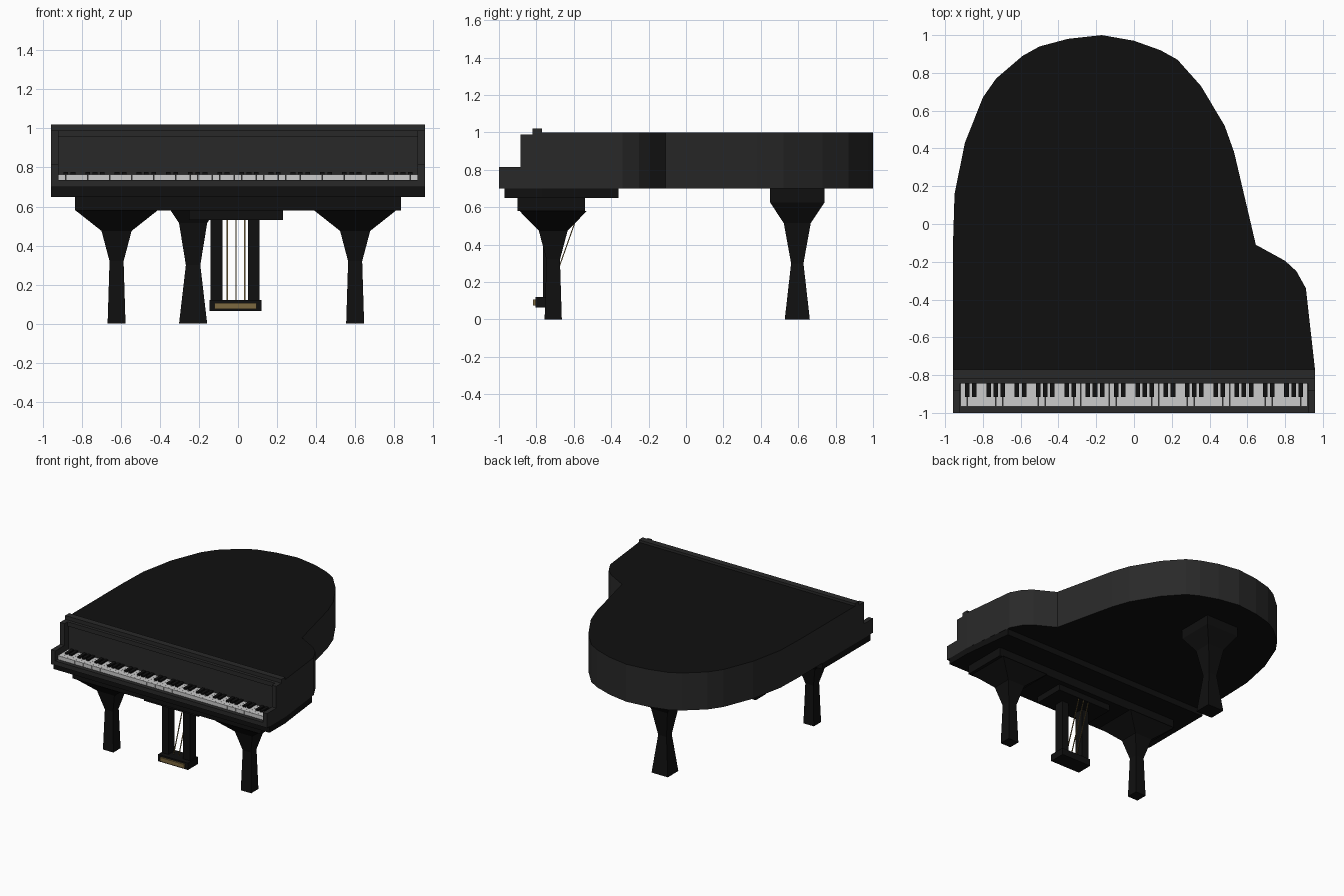
import bpy, bmesh
from mathutils import Vector

if "Cube" in bpy.data.objects:
    bpy.data.objects.remove(bpy.data.objects["Cube"])


def material(name, r, g, b):
    m = bpy.data.materials.new(name)
    m.diffuse_color = (r, g, b, 1)
    m.use_nodes = True
    m.node_tree.nodes["Principled BSDF"].inputs["Base Color"].default_value = m.diffuse_color
    return m


BLACK = material("black_lacquer", 0.005, 0.005, 0.005)
DARK = material("dark_lacquer", 0.022, 0.022, 0.022)
IVORY = material("ivory", 0.6, 0.6, 0.6)
BRASS = material("brass", 0.2, 0.14, 0.05)


def finish(name, bm, *mats):
    bmesh.ops.recalc_face_normals(bm, faces=bm.faces)
    me = bpy.data.meshes.new(name)
    bm.to_mesh(me)
    bm.free()
    for m in mats:
        me.materials.append(m)
    ob = bpy.data.objects.new(name, me)
    bpy.context.collection.objects.link(ob)
    return ob


def add_loft(bm, rings):
    """Skin equal-length rings of points and cap both ends."""
    loops = [[bm.verts.new(p) for p in ring] for ring in rings]
    n = len(loops[0])
    for a, b in zip(loops, loops[1:]):
        for i in range(n):
            j = (i + 1) % n
            bm.faces.new((a[i], a[j], b[j], b[i]))
    bm.faces.new(loops[0])
    bm.faces.new(loops[-1])


def rect(cx, cy, hx, hy, z):
    return [(cx - hx, cy - hy, z), (cx + hx, cy - hy, z),
            (cx + hx, cy + hy, z), (cx - hx, cy + hy, z)]


def add_box(bm, x0, x1, y0, y1, z0, z1):
    c = ((x0 + x1) / 2, (y0 + y1) / 2, (x1 - x0) / 2, (y1 - y0) / 2)
    add_loft(bm, [rect(*c, z0), rect(*c, z1)])


def box(name, mat, *dims):
    bm = bmesh.new()
    add_box(bm, *dims)
    return finish(name, bm, mat)


def prism(name, outline, z0, z1, *mats):
    bm = bmesh.new()
    add_loft(bm, [[(x, y, z) for x, y in outline] for z in (z0, z1)])
    return finish(name, bm, *mats)


W = 0.958   # half width of the case
K = 0.92    # half width of the keyboard

# Curved case with a darker lid and underside
outline = [(-W, -0.77), (-W, -0.1), (-0.95, 0.16), (-0.895, 0.43), (-0.80, 0.67),
           (-0.73, 0.77), (-0.59, 0.89), (-0.5, 0.94), (-0.35, 0.98), (-0.17, 1.0),
           (0.0, 0.97), (0.14, 0.92), (0.23, 0.87), (0.355, 0.73), (0.48, 0.52),
           (0.53, 0.38), (0.645, -0.11), (0.80, -0.195), (0.86, -0.25),
           (0.91, -0.34), (W, -0.77)]
case = prism("case", outline, 0.70, 1.0, DARK, BLACK)
for f in case.data.polygons:
    f.material_index = int(abs(f.normal.z) > 0.9)

# Stepped cheeks either side of the keyboard
step = [(-1, 0.70), (-1, 0.815), (-0.885, 0.815), (-0.885, 0.99), (-0.77, 0.99), (-0.77, 0.70)]
for side, s in (("left", -1), ("right", 1)):
    bm = bmesh.new()
    add_loft(bm, [[(s * x, y, z) for y, z in step] for x in (K, W)])
    finish(side + "_cheek", bm, DARK)

# Keyboard shelf, fallboard and lid front edge
box("key_shelf", DARK, -K, K, -1, -0.77, 0.70, 0.735)
box("fallboard", DARK, -K, K, -0.835, -0.77, 0.735, 0.99)
box("fallboard_moulding", DARK, -K, K, -0.845, -0.835, 0.955, 0.99)
box("lid_front_edge", DARK, -W, W, -0.82, -0.77, 0.99, 1.02)

# Keys: seven octaves
pitch = 2 * K / 49
white, black = bmesh.new(), bmesh.new()
for i in range(49):
    x = -K + i * pitch
    add_box(white, x + 0.0005, x + pitch - 0.0005, -0.967, -0.835, 0.735, 0.765)
    if i % 7 not in (2, 6):
        add_box(black, x + pitch - 0.012, x + pitch + 0.012, -0.915, -0.835, 0.76, 0.777)
finish("white_keys", white, IVORY)
finish("black_keys", black, BLACK)

# Key bed and cross beam under the case
prism("key_bed", [(-W, -0.97), (W, -0.97), (W, -0.77), (0.91, -0.36), (-W, -0.36)],
      0.65, 0.70, BLACK)
box("cross_beam", BLACK, -0.835, 0.835, -0.9, -0.54, 0.58, 0.65)


# Legs: square sections as (half x, half y, z)
def leg(name, cx, cy, sections):
    bm = bmesh.new()
    add_loft(bm, [rect(cx, cy, *s) for s in sections])
    finish(name, bm, BLACK)


front = [(0.046, 0.046, 0), (0.036, 0.036, 0.32), (0.077, 0.077, 0.475), (0.21, 0.18, 0.58)]
leg("front_leg_left", -0.622, -0.71, front)
leg("front_leg_right", 0.6, -0.71, front)
leg("rear_leg", -0.23, 0.595, [(0.072, 0.067, 0), (0.037, 0.033, 0.32 - 0.02),
                               (0.072, 0.072, 0.515), (0.145, 0.145, 0.625),
                               (0.145, 0.145, 0.70)])

# Pedal lyre
box("lyre_top_block", BLACK, -0.25, 0.23, -0.83, -0.58, 0.53, 0.58)
for side, x in (("left", -0.14), ("right", 0.05)):
    box("lyre_post_" + side, BLACK, x, x + 0.06, -0.765, -0.69, 0.12, 0.53)
box("pedal_box", BLACK, -0.145, 0.12, -0.805, -0.675, 0.065, 0.12)
box("pedal_plate", BRASS, -0.12, 0.095, -0.818, -0.805, 0.075, 0.107)

# Slanted pedal rods
rods = bmesh.new()
for x in (-0.055, -0.01, 0.035):
    add_loft(rods, [rect(x, -0.735, 0.003, 0.003, 0.12), rect(x, -0.59, 0.003, 0.003, 0.53)])
finish("pedal_rods", rods, BRASS)
